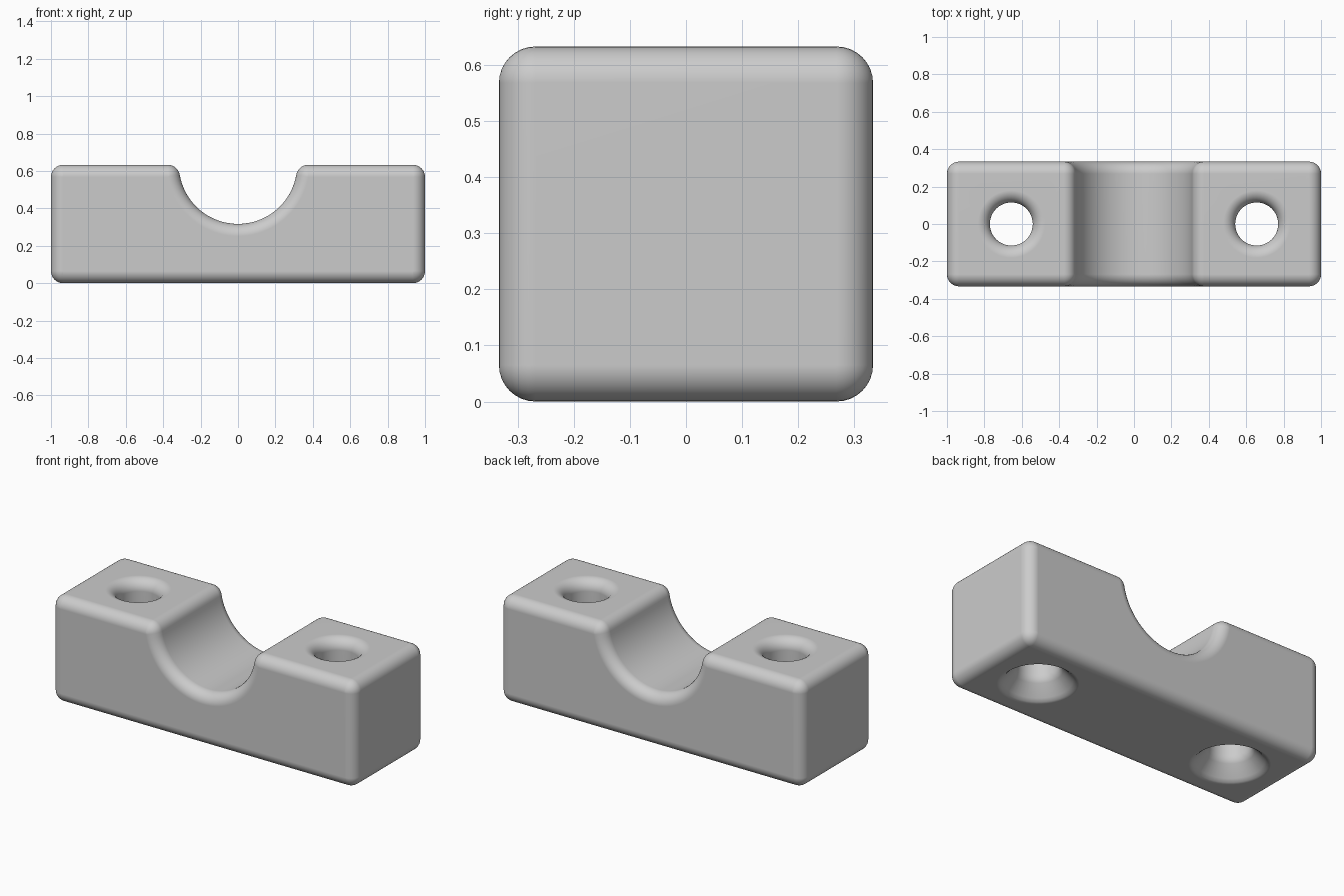
import bpy, bmesh
from math import sin, cos, pi, atan2, sqrt
from mathutils import Vector

cube = bpy.data.objects.get("Cube")
if cube:
    bpy.data.objects.remove(cube, do_unlink=True)

L, W, H = 2.0, 0.667, 0.633      # block size
R = 0.316                        # saddle radius, centred on the top plane
F = 0.065                        # edge fillet radius
HOLE_X, HOLE_R = 0.656, 0.115

grey = bpy.data.materials.new("plain grey")
grey.use_nodes = True
colour = (0.6, 0.6, 0.6, 1)
grey.diffuse_color = colour
grey.node_tree.nodes["Principled BSDF"].inputs["Base Color"].default_value = colour


def make_object(name, bm):
    bmesh.ops.remove_doubles(bm, verts=bm.verts, dist=1e-5)
    bmesh.ops.recalc_face_normals(bm, faces=bm.faces)
    mesh = bpy.data.meshes.new(name)
    bm.to_mesh(mesh)
    bm.free()
    mesh.materials.append(grey)
    ob = bpy.data.objects.new(name, mesh)
    bpy.context.collection.objects.link(ob)
    return ob


def arc(a0, a1, n):
    return [a0 + (a1 - a0) * i / n for i in range(n + 1)]


def core_profile():
    """Inner outline as (point, outward normal) pairs; rounding is added by offsetting."""
    out = []

    def corner(x, z, a0, a1, n=8):
        out.extend((Vector((x, z)), Vector((cos(a), sin(a)))) for a in arc(a0, a1, n))

    ex, lip_x = L / 2 - F, sqrt((R + F) ** 2 - F ** 2)
    lip = atan2(F, -lip_x)
    corner(-ex, F, pi, 1.5 * pi)
    corner(ex, F, -pi / 2, 0)
    corner(ex, H - F, 0, pi / 2)
    corner(lip_x, H - F, pi / 2, lip)
    # saddle arc, running from the right lip down and up to the left lip
    for a in arc(lip - pi, -lip, 40)[1:-1]:
        d = Vector((cos(a), sin(a)))
        out.append((Vector((0, H)) + d * (R + F), -d))
    corner(-lip_x, H - F, pi - lip, pi / 2)
    corner(-ex, H - F, pi / 2, pi)
    return out


def clamp_block():
    bm = bmesh.new()
    core, loops = core_profile(), []
    steps = [(-1, a) for a in arc(-pi / 2, 0, 8)] + [(1, a) for a in arc(0, pi / 2, 8)]
    for side, a in steps:
        y = side * (W / 2 - F) + F * sin(a)
        # the end loops are the bare core outline, so repeated points are shared
        loop, seen = [], {}
        for p, n in core:
            q = p + n * F * cos(a)
            key = (round(q.x, 5), round(q.y, 5))
            if key not in seen:
                seen[key] = bm.verts.new((q.x, y, q.y))
            loop.append(seen[key])
        loops.append(loop)
    for lo, hi in zip(loops, loops[1:]):
        for i in range(len(lo)):
            j = (i + 1) % len(lo)
            quad = list(dict.fromkeys((lo[i], lo[j], hi[j], hi[i])))
            if len(quad) > 2:
                bm.faces.new(quad)
    for loop in (loops[0], loops[-1]):
        bm.faces.new(list(dict.fromkeys(loop)))
    return make_object("clamp_block", bm)


def hole_cutter(name, x):
    # bolt hole: rounded upper rim, countersunk and softened lower rim
    prof = [(0.217, -0.1), (0.217, 0), (0.199, 0.006), (0.182, 0.02), (0.13, 0.08), (0.119, 0.1)]
    prof += [(HOLE_R, 0.125)]
    prof += [(HOLE_R + F * (1 - cos(a)), H - F + F * sin(a)) for a in arc(0, pi / 2, 8)]
    prof += [(HOLE_R + F, H + 0.1)]
    bm = bmesh.new()
    n = 48
    rings = [[bm.verts.new((x + r * cos(2 * pi * i / n), r * sin(2 * pi * i / n), z))
              for i in range(n)] for r, z in prof]
    for lo, hi in zip(rings, rings[1:]):
        for i in range(n):
            j = (i + 1) % n
            bm.faces.new((lo[i], lo[j], hi[j], hi[i]))
    bm.faces.new(rings[0])
    bm.faces.new(rings[-1])
    ob = make_object(name, bm)
    ob.hide_render = True
    return ob


block = clamp_block()
cutters = [hole_cutter("right_hole_cutter", -HOLE_X), hole_cutter("left_hole_cutter", HOLE_X)]
for cutter in cutters:
    mod = block.modifiers.new(cutter.name, 'BOOLEAN')
    mod.operation, mod.solver, mod.object = 'DIFFERENCE', 'EXACT', cutter

# Apply the cuts, then shade smoothly with flat faces kept flat
bpy.ops.object.select_all(action='DESELECT')
block.select_set(True)
bpy.context.view_layer.objects.active = block
for cutter in cutters:
    bpy.ops.object.modifier_apply(modifier=cutter.name)
    bpy.data.objects.remove(cutter, do_unlink=True)
bpy.ops.object.shade_smooth_by_angle(angle=pi / 5)
normals = block.modifiers.new("even_normals", 'WEIGHTED_NORMAL')
normals.keep_sharp = True
